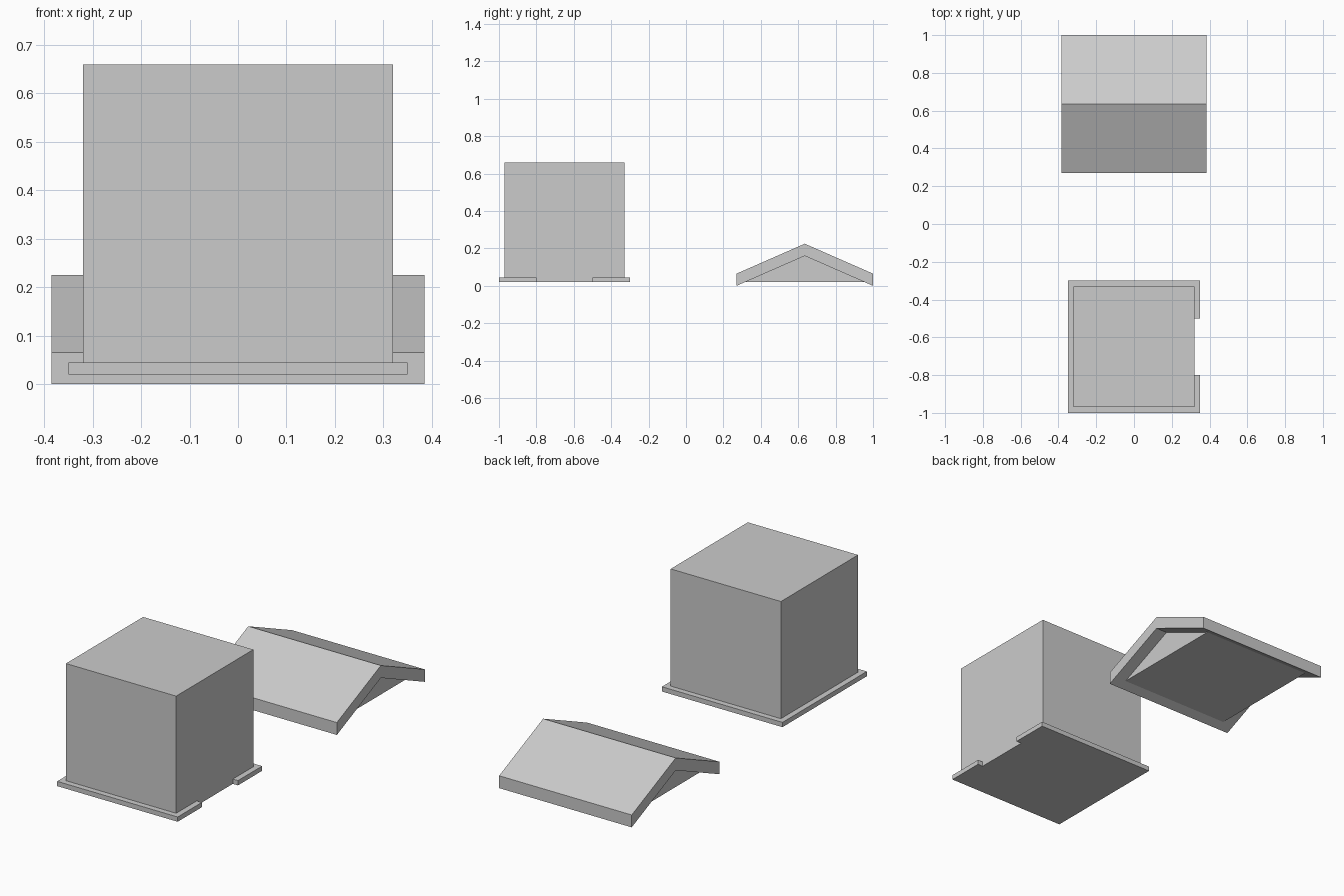
import bpy
import bmesh
from mathutils import Vector

cube = bpy.data.objects.get("Cube")
if cube:
    bpy.data.objects.remove(cube, do_unlink=True)

grey = bpy.data.materials.new("light_grey")
grey.use_nodes = True
colour = (0.6, 0.6, 0.6, 1)
grey.diffuse_color = colour
grey.node_tree.nodes["Principled BSDF"].inputs["Base Color"].default_value = colour


def extrude_profile(name, points, depth):
    """Fill a closed profile of 3D points and push it along a vector."""
    bm = bmesh.new()
    face = bm.faces.new([bm.verts.new(p) for p in points])
    result = bmesh.ops.extrude_face_region(bm, geom=[face], use_keep_orig=True)
    verts = [v for v in result["geom"] if isinstance(v, bmesh.types.BMVert)]
    bmesh.ops.translate(bm, verts=verts, vec=Vector(depth))
    bmesh.ops.recalc_face_normals(bm, faces=bm.faces)
    mesh = bpy.data.meshes.new(name)
    bm.to_mesh(mesh)
    bm.free()
    mesh.materials.append(grey)
    obj = bpy.data.objects.new(name, mesh)
    bpy.context.collection.objects.link(obj)
    return obj


HOUSE_Y, ROOF_Y = -0.65, 0.635
WALL, SKIRT, DOOR = 0.32, 0.35, 0.15
FLOOR = 0.02

# House body: a plain cube
body = [(x * WALL, HOUSE_Y + y * WALL, FLOOR)
        for x, y in ((1, 1), (-1, 1), (-1, -1), (1, -1))]
extrude_profile("house_body", body, (0, 0, 2 * WALL))

# Skirt around the foot of the walls, open at the doorway on the +x side
half = [(SKIRT, DOOR), (SKIRT, SKIRT), (-SKIRT, SKIRT)]
inner = [(-WALL, WALL), (WALL, WALL), (WALL, DOOR)]
mirror = lambda pts: [(x, -y) for x, y in reversed(pts)]
outline = half + mirror(half) + mirror(inner) + inner
extrude_profile("base_skirt", [(x, HOUSE_Y + y, FLOOR) for x, y in outline],
                (0, 0, 0.025))

# Roof: a bent slab with upright eaves
EAVE, OVERHANG = 0.365, 0.385
slab = [(-EAVE, 0), (-EAVE, 0.065), (0, 0.225), (EAVE, 0.065), (EAVE, 0), (0, 0.16)]
extrude_profile("roof_slab", [(-OVERHANG, ROOF_Y + y, z) for y, z in slab],
                (2 * OVERHANG, 0, 0))

# Gable block filling the underside of the roof, set in from both ends
gable = [(-WALL, FLOOR), (0, 0.16), (WALL, FLOOR)]
extrude_profile("roof_gable", [(-WALL, ROOF_Y + y, z) for y, z in gable],
                (2 * WALL, 0, 0))
